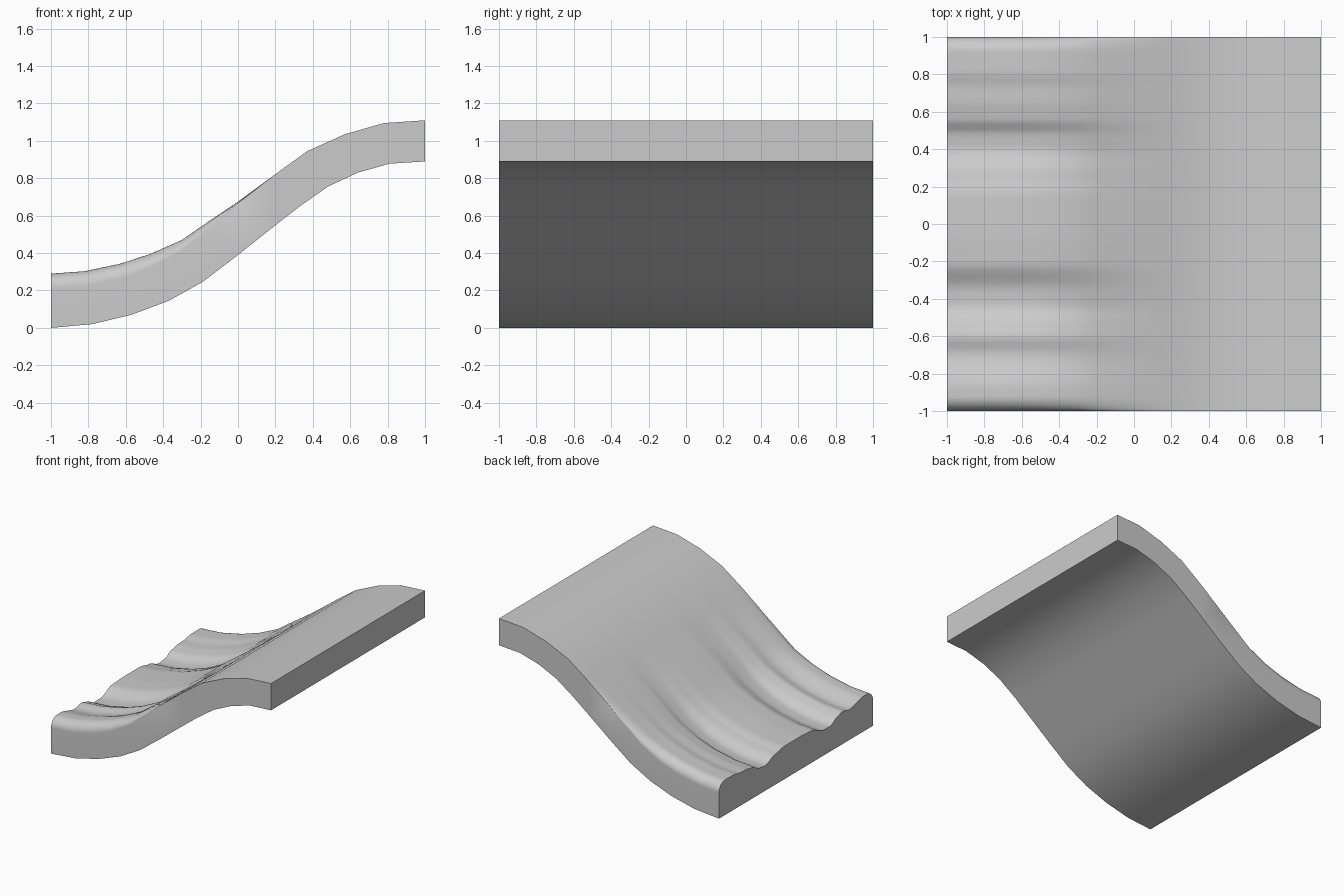
import bpy, bmesh, math

if "Cube" in bpy.data.objects:
    bpy.data.objects.remove(bpy.data.objects["Cube"])

# Side profile (x, z): smooth underside and the highest line of the top
BOTTOM = [(-1, 0), (-.78, .02), (-.57, .07), (-.37, .145), (-.19, .245), (0, .39),
          (.17, .525), (.33, .65), (.48, .755), (.64, .83), (.81, .878), (1, .89)]
TOP = [(-1, .29), (-.82, .303), (-.63, .343), (-.47, .395), (-.3, .47), (-.2, .54),
       (0, .675), (.19, .815), (.37, .945), (.57, 1.035), (.78, 1.095), (1, 1.11)]
# Ripples at the low end: (y, height)
RIPPLE = [(-1, .29), (-.88, .29), (-.69, .25), (-.6, .268), (-.54, .25), (-.44, .207),
          (-.36, .21), (-.2, .265), (-.05, .272), (.15, .272), (.27, .25), (.4, .207),
          (.48, .215), (.56, .255), (.66, .27), (.72, .272), (.82, .288), (1, .29)]
ROWS = 100
ROUND = 0.08


def ease(t):
    t = min(1, max(0, t))
    return t * t * (3 - 2 * t)


def ripple_drop(y):
    """Depth below the highest line at the low end, with rounded side edges."""
    h = RIPPLE[-1][1]
    for (y0, h0), (y1, h1) in zip(RIPPLE, RIPPLE[1:]):
        if y0 <= y <= y1:
            h = h0 + (h1 - h0) * ease((y - y0) / (y1 - y0))
            break
    d = 1 - abs(y)
    if d < ROUND:
        h -= ROUND * (1 - math.sqrt(max(0, 1 - (1 - d / ROUND) ** 2)))
    return .29 - h


def fade(x):
    return ease((.17 - x) / .75)


# Slab: closed loop of top and bottom points, swept across y
bm = bmesh.new()
sections = []
for j in range(ROWS + 1):
    y = math.sin(math.pi * (j / ROWS - .5))
    drop = ripple_drop(y)
    low = [bm.verts.new((x, y, z)) for x, z in BOTTOM]
    high = [bm.verts.new((x, y, z - drop * fade(x))) for x, z in TOP]
    sections.append((low, high))

for (la, ha), (lb, hb) in zip(sections, sections[1:]):
    loop_a, loop_b = la + ha[::-1], lb + hb[::-1]
    n = len(loop_a)
    for i in range(n):
        k = (i + 1) % n
        bm.faces.new((loop_a[i], loop_a[k], loop_b[k], loop_b[i]))
for low, high in (sections[0], sections[-1]):
    for i in range(len(low) - 1):
        bm.faces.new((low[i], low[i + 1], high[i + 1], high[i]))
bmesh.ops.recalc_face_normals(bm, faces=bm.faces)

mesh = bpy.data.meshes.new("rippled_slope")
bm.to_mesh(mesh)
bm.free()
slope = bpy.data.objects.new("rippled_slope", mesh)
bpy.context.collection.objects.link(slope)

# Plain grey
grey = bpy.data.materials.new("plain grey")
grey.diffuse_color = (.6, .6, .6, 1)
grey.use_nodes = True
grey.node_tree.nodes["Principled BSDF"].inputs["Base Color"].default_value = grey.diffuse_color
mesh.materials.append(grey)

# Smooth waves, sharp rims
bpy.context.view_layer.objects.active = slope
slope.select_set(True)
bpy.ops.object.shade_smooth_by_angle(angle=math.radians(40))
